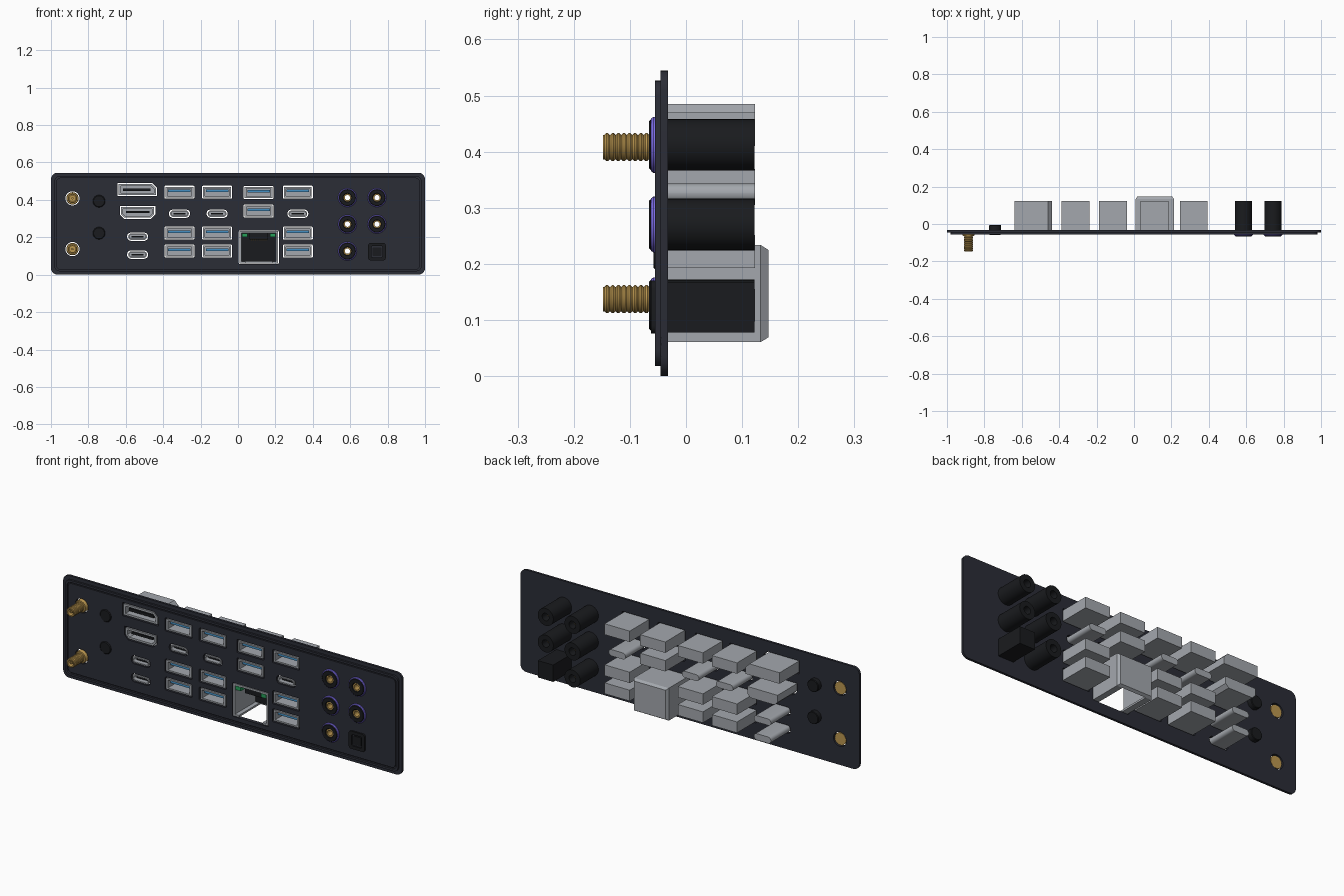
import bpy, bmesh
from math import sin, cos, pi, radians

if "Cube" in bpy.data.objects:
    bpy.data.objects.remove(bpy.data.objects["Cube"])


def material(name, *rgb):
    m = bpy.data.materials.new(name)
    m.diffuse_color = (*rgb, 1)
    m.use_nodes = True
    m.node_tree.nodes["Principled BSDF"].inputs["Base Color"].default_value = m.diffuse_color
    return m


DARK = material("dark_plate", 0.024, 0.026, 0.037)
BLACK = material("black_plastic", 0.010, 0.011, 0.013)
METAL = material("shell_metal", 0.37, 0.39, 0.42)
GOLD = material("gold", 0.50, 0.31, 0.08)
VIOLET = material("violet", 0.20, 0.15, 0.80)
BLUE = material("blue_plastic", 0.06, 0.28, 0.55)
GREEN = material("green_light", 0.02, 0.35, 0.10)


# ---- 2D outlines in the x/z plane ----
def rect(x, z, w, h, r=0.0, n=5):
    if r == 0:
        return [(x + a * w / 2, z + b * h / 2) for a, b in ((1, 1), (-1, 1), (-1, -1), (1, -1))]
    pts = []
    for i, (a, b) in enumerate(((1, 1), (-1, 1), (-1, -1), (1, -1))):
        for k in range(n + 1):
            t = (i + k / n) * pi / 2
            pts.append((x + a * (w / 2 - r) + r * cos(t), z + b * (h / 2 - r) + r * sin(t)))
    return pts


def circle(x, z, r, n=32):
    return [(x + r * cos(2 * pi * k / n), z + r * sin(2 * pi * k / n)) for k in range(n)]


def cut_corner(x, z, w, h, c):
    a, b = w / 2, h / 2
    return [(x - a, z - b), (x + a, z - b), (x + a, z + b - c), (x + a - c, z + b), (x - a, z + b)]


def cut_bottom(x, z, w, h, c):
    a, b = w / 2, h / 2
    return [(x - a + c, z - b), (x + a - c, z - b), (x + a, z - b + c), (x + a, z + b),
            (x - a, z + b), (x - a, z - b + c)]


def finish(ob):
    bpy.ops.object.select_all(action='DESELECT')
    ob.select_set(True)
    bpy.context.view_layer.objects.active = ob
    if ob.type == 'CURVE':
        bpy.ops.object.convert(target='MESH')
        ob = bpy.context.object
    bm = bmesh.new()
    bm.from_mesh(ob.data)
    bmesh.ops.remove_doubles(bm, verts=bm.verts, dist=1e-5)
    bmesh.ops.recalc_face_normals(bm, faces=bm.faces)
    bm.to_mesh(ob.data)
    bm.free()
    bpy.ops.object.shade_smooth_by_angle(angle=radians(35))
    return ob


def extrude(name, loops, y0, y1, mat, taper=1.0):
    """Outer outline plus hole outlines, extruded from y0 to y1."""
    cu = bpy.data.curves.new(name, 'CURVE')
    cu.dimensions, cu.fill_mode, cu.extrude = '2D', 'BOTH', (y1 - y0) / 2
    for loop in loops:
        s = cu.splines.new('POLY')
        s.points.add(len(loop) - 1)
        for p, (x, z) in zip(s.points, loop):
            p.co = (x, z, 0, 1)
        s.use_cyclic_u = True
    cu.materials.append(mat)
    ob = bpy.data.objects.new(name, cu)
    bpy.context.collection.objects.link(ob)
    ob.location.y = (y0 + y1) / 2
    ob.rotation_euler.x = pi / 2
    ob = finish(ob)
    if taper != 1.0:
        vs = ob.data.vertices
        cx = sum(p[0] for p in loops[0]) / len(loops[0])
        cz = sum(p[1] for p in loops[0]) / len(loops[0])
        for v in vs:
            if v.co.z < 0:
                v.co.x = cx + (v.co.x - cx) * taper
                v.co.y = cz + (v.co.y - cz) * taper
    return ob


def lathe(name, x, z, prof, mat, closed=False, n=32):
    """Revolve (radius, y) points about the y axis through (x, z)."""
    bm = bmesh.new()
    rings = [[bm.verts.new((x + r * cos(2 * pi * k / n), y, z + r * sin(2 * pi * k / n)))
              for k in range(n)] for r, y in prof]
    pairs = list(zip(rings, rings[1:])) + ([(rings[-1], rings[0])] if closed else [])
    for a, b in pairs:
        for k in range(n):
            bm.faces.new((a[k], a[(k + 1) % n], b[(k + 1) % n], b[k]))
    if not closed:
        bm.faces.new(rings[0])
        bm.faces.new(rings[-1])
    me = bpy.data.meshes.new(name)
    bm.to_mesh(me)
    bm.free()
    me.materials.append(mat)
    ob = bpy.data.objects.new(name, me)
    bpy.context.collection.objects.link(ob)
    return finish(ob)


# ---- layout ----
COLS = (-0.313, -0.112, 0.11, 0.32)
USB_A = [(x, z) for x in (COLS[0], COLS[1], COLS[3]) for z in (0.441, 0.222, 0.126)]
USB_A += [(COLS[2], 0.439), (COLS[2], 0.34)]
USB_C = [(x, 0.326) for x in (COLS[0], COLS[1], COLS[3])] + [(-0.537, 0.203), (-0.537, 0.107)]
JACKS = [(0.585, 0.412), (0.585, 0.27), (0.585, 0.126), (0.743, 0.412), (0.743, 0.27)]
ANTENNAS = [(-0.885, 0.408), (-0.885, 0.137)]
BUTTONS = [(-0.743, 0.393), (-0.743, 0.222)]
DISP, VIDEO, NET = (-0.538, 0.455), (-0.537, 0.333), (0.111, 0.147)

# plate with port openings slightly larger than the ports
holes = [rect(x, z, 0.16, 0.07, 0.006) for x, z in USB_A]
holes += [rect(x, z, 0.112, 0.044, 0.02) for x, z in USB_C]
holes += [circle(x, z, 0.03) for x, z in JACKS] + [circle(x, z, 0.038) for x, z in ANTENNAS]
holes += [cut_corner(*DISP, 0.212, 0.071, 0.026), cut_bottom(*VIDEO, 0.19, 0.068, 0.022),
          rect(*NET, 0.214, 0.18, 0.006)]
extrude("base_plate", [rect(0, 0.2725, 2, 0.545, 0.035)] + holes, -0.045, -0.0325, DARK)
extrude("raised_panel", [rect(0, 0.2725, 1.93, 0.475, 0.02)] + holes, -0.053, -0.045, DARK)
extrude("raised_rim", [rect(0, 0.2725, 1.964, 0.509, 0.028), rect(0, 0.2725, 1.942, 0.487, 0.022)],
        -0.055, -0.045, DARK)


def port(name, outer, inner, back):
    extrude(name + "_shell", [outer, inner], -0.052, back - 0.01, METAL)
    extrude(name + "_back", [outer], back - 0.01, back, METAL)


# wide and small data ports
for x, z in USB_A:
    port("wide_port", rect(x, z, 0.148, 0.058), rect(x, z, 0.128, 0.042), 0.123)
    extrude("wide_port_tongue", [rect(x, z + 0.008, 0.12, 0.014)], -0.035, 0.113, BLUE)
for x, z in USB_C:
    port("small_port", rect(x, z, 0.1, 0.034, 0.0165), rect(x, z, 0.086, 0.021, 0.010), 0.123)
    extrude("small_port_tongue", [rect(x, z, 0.066, 0.007)], -0.04, 0.113, BLACK)

# display ports
port("display_port", cut_corner(*DISP, 0.2, 0.059, 0.022), cut_corner(*DISP, 0.176, 0.038, 0.015), 0.123)
extrude("display_tongue", [rect(DISP[0] - 0.004, DISP[1], 0.146, 0.014)], -0.04, 0.113, BLACK)
port("video_port", cut_bottom(*VIDEO, 0.178, 0.056, 0.018), cut_bottom(*VIDEO, 0.156, 0.036, 0.012), 0.123)
extrude("video_tongue", [rect(VIDEO[0], VIDEO[1] + 0.002, 0.125, 0.012)], -0.04, 0.113, BLACK)

# network socket: shell open along the floor
nx, nz = NET
a, b, t, g = 0.103, 0.0865, 0.01, 0.07
extrude("network_shell", [[(nx - g, nz - b), (nx - a, nz - b), (nx - a, nz + b), (nx + a, nz + b),
                           (nx + a, nz - b), (nx + g, nz - b), (nx + g, nz - b + t),
                           (nx + a - t, nz - b + t), (nx + a - t, nz + b - t),
                           (nx - a + t, nz + b - t), (nx - a + t, nz - b + t),
                           (nx - g, nz - b + t)]], -0.052, 0.133, METAL)
extrude("network_back", [rect(nx, nz, 2 * a, 2 * b)], 0.133, 0.147, METAL, 0.9)
extrude("network_inner_back", [rect(nx, nz, 0.184, 0.152)], 0.122, 0.132, BLACK)
extrude("network_contact_block", [rect(nx, nz + 0.058, 0.1, 0.036)], -0.03, 0.122, BLACK)
for s in (-1, 1):
    extrude("network_light", [rect(nx + s * 0.075, nz + 0.064, 0.03, 0.02)], -0.05, 0.02, GREEN)
for i in range(8):
    extrude("network_contact", [rect(nx + (i - 3.5) * 0.011, nz + 0.038, 0.005, 0.006)], -0.02, 0.1, GOLD)

# audio jacks
for x, z in JACKS:
    lathe("jack_body", x, z, [(0.046, -0.04), (0.046, 0.122), (0.02, 0.122), (0.02, -0.04)], BLACK, True)
    lathe("jack_ring", x, z, [(0.05, -0.053), (0.05, -0.058), (0.047, -0.062), (0.03, -0.062),
                              (0.03, -0.053)], VIOLET, True)
    lathe("jack_collar", x, z, [(0.045, -0.05), (0.045, -0.063), (0.042, -0.066), (0.024, -0.066),
                                (0.021, -0.062), (0.021, -0.05)], BLACK, True)
    lathe("jack_sleeve", x, z, [(0.022, -0.062), (0.022, 0.08), (0.014, 0.08), (0.014, -0.062)], GOLD, True)

# optical socket
ox, oz = 0.743, 0.123
extrude("optical_body", [rect(ox, oz, 0.09, 0.09)], -0.04, 0.122, BLACK)
extrude("optical_frame", [rect(ox, oz, 0.094, 0.094, 0.014), rect(ox, oz, 0.06, 0.06, 0.008)],
        -0.062, -0.04, BLACK)
extrude("optical_door", [rect(ox, oz, 0.046, 0.046, 0.004)], -0.058, -0.04, BLACK)

# push buttons
for x, z in BUTTONS:
    lathe("push_button", x, z, [(0.03, -0.006), (0.033, -0.009), (0.033, -0.054), (0.029, -0.058)], BLACK)

# threaded antenna posts with hollow tips
for x, z in ANTENNAS:
    prof = [(0.033, -0.036), (0.033, -0.058), (0.03, -0.064), (0.022, -0.064)]
    for i in range(8):
        y = -0.066 - i * 0.01
        prof += [(0.022, y), (0.025, y - 0.003), (0.025, y - 0.006), (0.022, y - 0.009)]
    prof += [(0.022, -0.148), (0.016, -0.148), (0.016, -0.12), (0.006, -0.12), (0.006, -0.142)]
    lathe("antenna_post", x, z, prof, GOLD)
